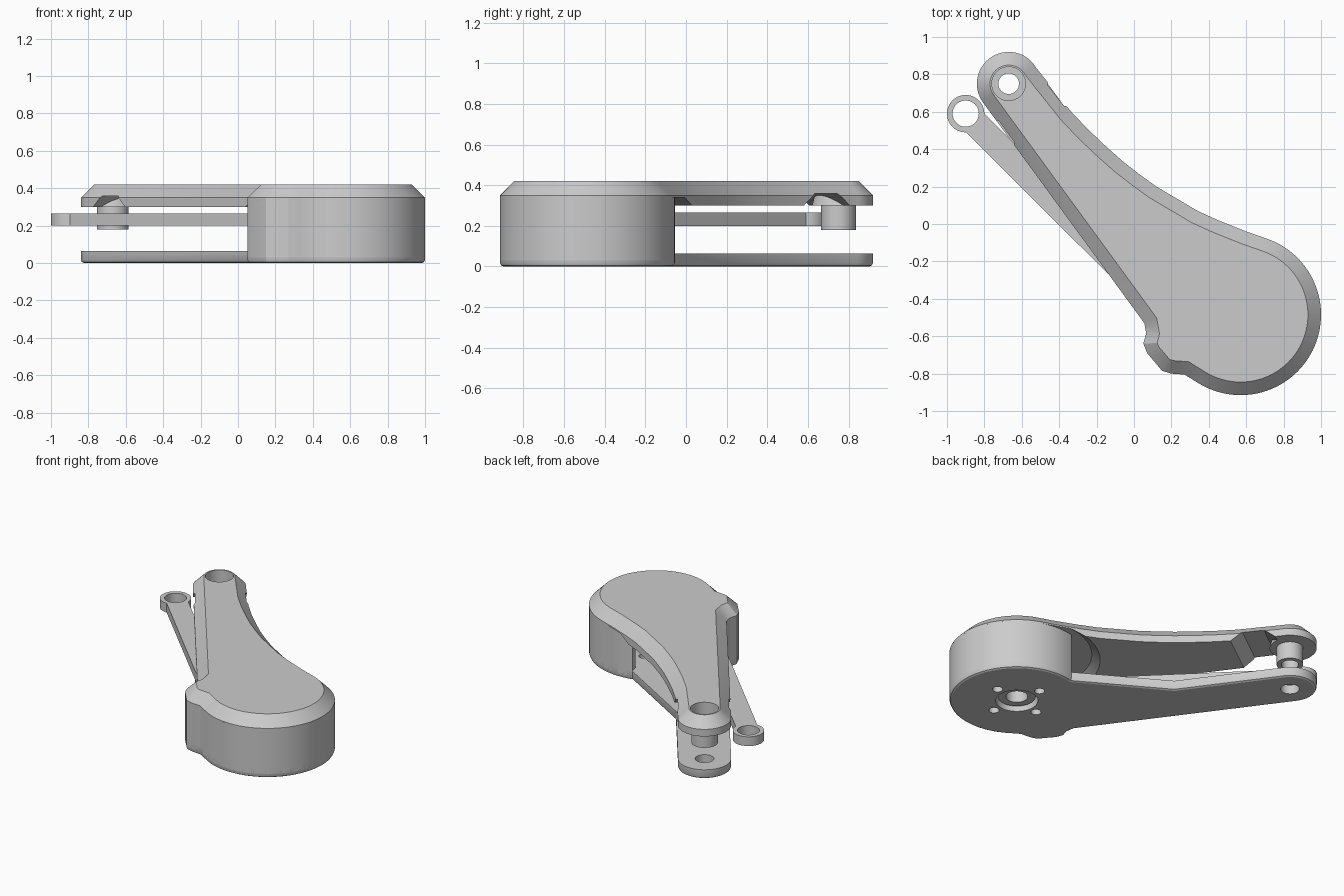
import bpy, bmesh, math
from mathutils import Vector, Matrix

if "Cube" in bpy.data.objects:
    bpy.data.objects.remove(bpy.data.objects["Cube"], do_unlink=True)

GREY = (0.6, 0.6, 0.6, 1)
mat = bpy.data.materials.new("plain_grey")
mat.use_nodes = True
mat.diffuse_color = GREY
mat.node_tree.nodes["Principled BSDF"].inputs["Base Color"].default_value = GREY

HUB, TIP = Vector((0.57, -0.485)), Vector((-0.67, 0.75))
HUB_R, TIP_R = 0.43, 0.17
LINK_A, LINK_B = Vector((-0.9, 0.59)), Vector((0.34, -0.645))


def arc(c, r, a0, a1, n):
    angles = [math.radians(a0 + (a1 - a0) * i / n) for i in range(n + 1)]
    return [Vector((c.x + r * math.cos(a), c.y + r * math.sin(a))) for a in angles]


def path(*pairs):
    return [Vector(p) for p in pairs]


def offset(pts, d, closed=True):
    """Move a counter-clockwise path inwards by d with mitred corners."""
    out, n = [], len(pts)
    for i, p in enumerate(pts):
        a = pts[i - 1] if closed or i > 0 else None
        b = pts[(i + 1) % n] if closed or i < n - 1 else None
        dirs = [(v - u).normalized() for u, v in ((a, p), (p, b)) if u and v]
        normals = [Vector((-e.y, e.x)) for e in dirs]
        m = sum(normals, Vector((0, 0))).normalized()
        out.append(p + m * d / max(m.dot(normals[0]), 0.4))
    return out


def loft(name, rings):
    """Solid through a stack of (outline, height) rings."""
    bm = bmesh.new()
    loops = [[bm.verts.new((p.x, p.y, z)) for p in pts] for pts, z in rings]
    bm.faces.new(loops[0][::-1])
    bm.faces.new(loops[-1])
    n = len(loops[0])
    for lo, hi in zip(loops, loops[1:]):
        for i in range(n):
            j = (i + 1) % n
            bm.faces.new((lo[i], lo[j], hi[j], hi[i]))
    bmesh.ops.recalc_face_normals(bm, faces=bm.faces)
    me = bpy.data.meshes.new(name)
    bm.to_mesh(me)
    bm.free()
    me.materials.append(mat)
    ob = bpy.data.objects.new(name, me)
    bpy.context.collection.objects.link(ob)
    return ob


def circle(c, r, n=48):
    return arc(c, r, 0, 360, n)[:-1]


def cone(name, c, r0, z0, r1, z1):
    return loft(name, [(circle(c, r0), z0), (circle(c, r1), z1)])


def rod(name, c, r, z0, z1):
    return cone(name, c, r, z0, r, z1)


def bar(a, b, r):
    """Rounded bar outline between two points."""
    ang = math.degrees(math.atan2(b.y - a.y, b.x - a.x))
    return arc(b, r, ang - 90, ang + 90, 20) + arc(a, r, ang + 90, ang + 270, 20)


def modify(ob, cutter, operation="DIFFERENCE"):
    m = ob.modifiers.new("boolean", "BOOLEAN")
    m.operation, m.solver, m.object = operation, "EXACT", cutter
    bpy.context.view_layer.objects.active = ob
    bpy.ops.object.modifier_apply(modifier=m.name)
    bpy.data.objects.remove(cutter, do_unlink=True)


# Shared outline pieces
bump = path((0.055, -0.53), (0.065, -0.585), (0.05, -0.64), (0.07, -0.69),
            (0.15, -0.785), (0.2, -0.8), (0.27, -0.805))
hub_arc = arc(HUB, HUB_R, -122, 70, 60)
tip_arc = arc(TIP, TIP_R, 30, 216, 36)
scoop = path((0.6, -0.04), (0.45, 0.02), (0.34, 0.07), (0.23, 0.135), (0.12, 0.2),
             (0.03, 0.265), (-0.06, 0.335), (-0.15, 0.415), (-0.25, 0.51), (-0.34, 0.605))

# Top cover with sloping rim
outline = hub_arc + scoop + tip_arc + bump
cover = loft("top_cover", [(outline, 0.30), (outline, 0.35), (offset(outline, 0.07), 0.42)])
modify(cover, cone("cutter", HUB, 0.56, 0.28, 0.48, 0.34))

# Sloped groove across the underside, next to the pivot
axis = (bump[0] - tip_arc[-1]).normalized()
side = Vector((-axis.y, axis.x))
mid = TIP + axis * 0.2


def across(half):
    return [mid + axis * (half * u) + side * (0.4 * v) for u, v in
            ((-1, -1), (1, -1), (1, 1), (-1, 1))]


modify(cover, loft("cutter", [(across(0.17), 0.28), (across(0.07), 0.36)]))
modify(cover, cone("boss", TIP, 0.13, 0.30, 0.11, 0.38), "UNION")
modify(cover, rod("cutter", TIP, 0.09, 0.32, 0.5))
modify(cover, rod("cutter", TIP, 0.056, 0.2, 0.5))

# Hollow pivot pin under the cover
pin = rod("pivot_pin", TIP, 0.085, 0.18, 0.315)
modify(pin, rod("cutter", TIP, 0.055, 0.1, 0.5))

# Housing wall, open towards the arm
wall_path = bump + arc(HUB, HUB_R, -122, 104, 70)
wall_outline = wall_path + offset(wall_path, 0.05, closed=False)[::-1]
wall = loft("housing_wall", [(wall_outline, 0.03), (wall_outline, 0.345)])

# Bottom plate with small rounded lower edge
base = arc(HUB, HUB_R, -122, 104, 70) + path((-0.11, 0.27)) + tip_arc + bump
plate = loft("bottom_plate", [(offset(base, 0.016), 0), (offset(base, 0.005), 0.006),
                              (base, 0.018), (base, 0.065)])
modify(plate, rod("cutter", TIP, 0.06, -0.1, 0.2))
modify(plate, rod("cutter", HUB, 0.135, -0.1, 0.2))
for k in range(4):
    a = math.radians(10 + 90 * k)
    spot = HUB + Vector((math.cos(a), math.sin(a))) * 0.19
    modify(plate, rod("cutter", spot, 0.033, -0.1, 0.2))

# Drive hub and crank inside the housing
hub = rod("drive_hub", HUB, 0.12, 0.03, 0.15)
modify(hub, rod("cutter", HUB, 0.07, -0.1, 0.12))
crank_outline = bar(HUB, LINK_B, 0.08)
crank = loft("crank", [(crank_outline, 0.14), (crank_outline, 0.2)])

# Push link with a ring at each end
link_outline = bar(LINK_A, LINK_B, 0.07)
link = loft("push_link", [(link_outline, 0.2), (link_outline, 0.265)])
for end in (LINK_A, LINK_B):
    modify(link, rod("ring", end, 0.1, 0.2, 0.265), "UNION")
    modify(link, rod("cutter", end, 0.07, 0.1, 0.4))

# Smooth curves, sharp edges
bpy.ops.object.select_all(action="DESELECT")
for ob in (cover, pin, wall, plate, hub, crank, link):
    ob.select_set(True)
bpy.context.view_layer.objects.active = cover
bpy.ops.object.shade_smooth_by_angle(angle=math.radians(25))
